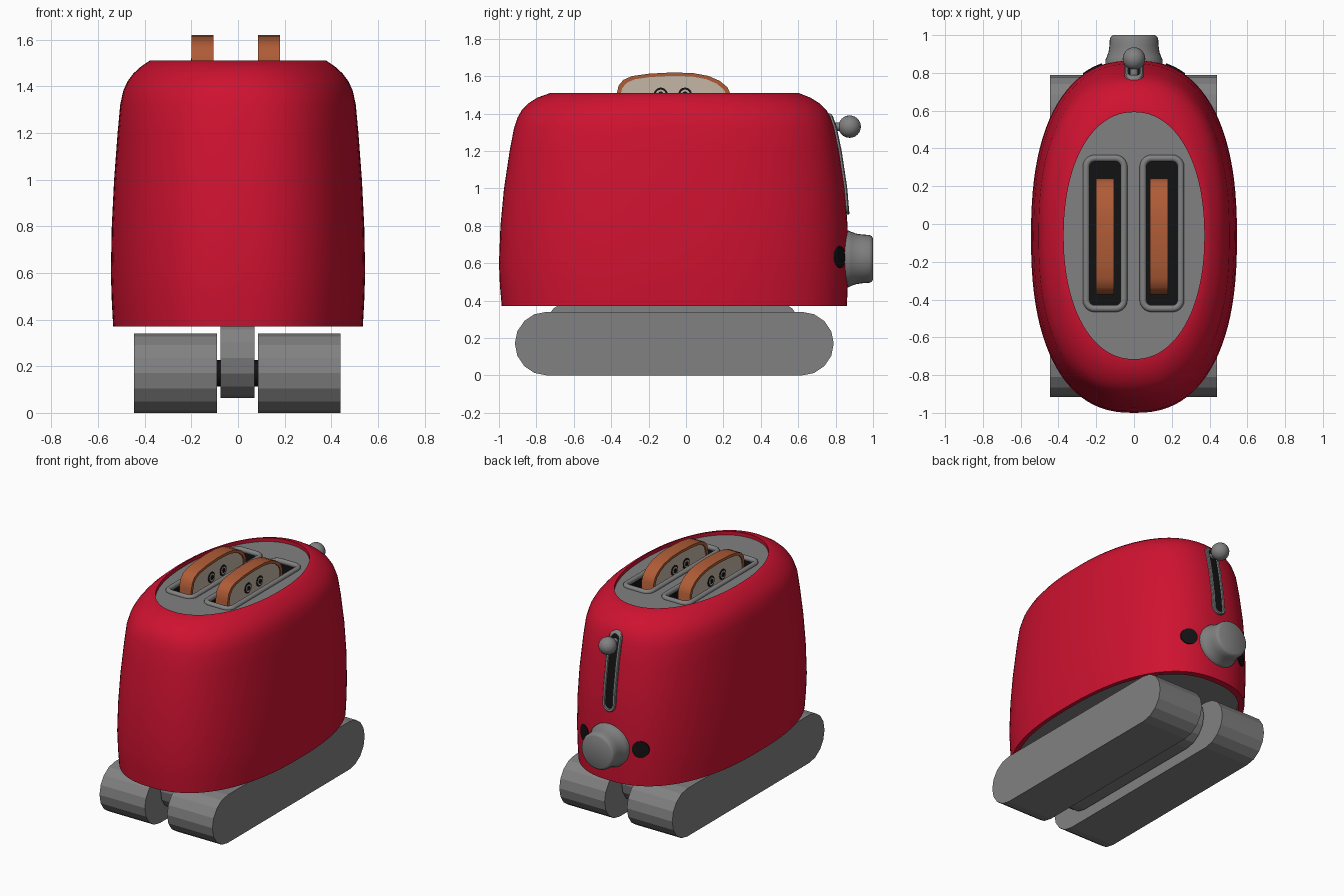
import bpy, bmesh, math
from mathutils import Vector

if "Cube" in bpy.data.objects:
    bpy.data.objects.remove(bpy.data.objects["Cube"])


def material(name, r, g, b):
    m = bpy.data.materials.new(name)
    m.diffuse_color = (r, g, b, 1)
    m.use_nodes = True
    m.node_tree.nodes["Principled BSDF"].inputs["Base Color"].default_value = m.diffuse_color
    return m


RED = material("red enamel", 0.62, 0.006, 0.03)
GREY = material("grey metal", 0.22, 0.22, 0.22)
BLACK = material("black", 0.006, 0.006, 0.006)
CRUST = material("bread crust", 0.43, 0.107, 0.037)
CRUMB = material("bread crumb", 0.56, 0.47, 0.38)


def loft(name, loops, mat, cap0=None, cap1=None, smooth=True):
    """Skin closed loops of equal length; cap0 / cap1 are end cap materials."""
    bm = bmesh.new()
    mats = [mat]
    rows = [[bm.verts.new(p) for p in loop] for loop in loops]
    n = len(rows[0])
    for a, b in zip(rows, rows[1:]):
        for i in range(n):
            bm.faces.new((a[i], a[(i + 1) % n], b[(i + 1) % n], b[i]))
    for row, m in ((rows[0][::-1], cap0), (rows[-1], cap1)):
        if m:
            if m not in mats:
                mats.append(m)
            bm.faces.new(row).material_index = mats.index(m)
    bmesh.ops.remove_doubles(bm, verts=bm.verts, dist=1e-5)
    bmesh.ops.recalc_face_normals(bm, faces=bm.faces)
    me = bpy.data.meshes.new(name)
    bm.to_mesh(me)
    bm.free()
    for m in mats:
        me.materials.append(m)
    ob = bpy.data.objects.new(name, me)
    bpy.context.collection.objects.link(ob)
    if smooth:
        bpy.ops.object.select_all(action='DESELECT')
        ob.select_set(True)
        bpy.context.view_layer.objects.active = ob
        bpy.ops.object.shade_smooth_by_angle(angle=math.radians(35))
    return ob


def rrect(hw, hh, r, seg=6, sub=1):
    """Rounded rectangle outline; sub splits the straight runs."""
    pts = []
    for k, (sx, sy) in enumerate(((1, 1), (-1, 1), (-1, -1), (1, -1))):
        for i in range(seg + 1):
            a = math.pi / 2 * (k + i / seg)
            pts.append((sx * (hw - r) + r * math.cos(a), sy * (hh - r) + r * math.sin(a)))
    out = []
    for i, p in enumerate(pts):
        out.append(p)
        if i % (seg + 1) == seg:
            q = pts[(i + 1) % len(pts)]
            out += [(p[0] + (q[0] - p[0]) * j / sub, p[1] + (q[1] - p[1]) * j / sub)
                    for j in range(1, sub)]
    return out


def circle(r, n=32):
    return [(r * math.cos(2 * math.pi * i / n), r * math.sin(2 * math.pi * i / n)) for i in range(n)]


# Body: egg-shaped rings (z, half width, front y, back y)
RINGS = [(0.37, 0.535, -0.985, 0.86), (0.48, 0.541, -0.995, 0.865), (0.6, 0.545, -1.0, 0.867),
         (0.8, 0.541, -0.992, 0.864), (1.0, 0.531, -0.973, 0.848), (1.2, 0.516, -0.943, 0.818),
         (1.32, 0.505, -0.92, 0.793), (1.38, 0.492, -0.9, 0.773), (1.42, 0.474, -0.877, 0.75),
         (1.455, 0.448, -0.842, 0.714), (1.485, 0.415, -0.795, 0.665), (1.51, 0.378, -0.725, 0.602)]


def power(z):
    return 2.4 - 0.25 * max(0, (z - 1.35) / 0.16)


def ring(z, hx, y0, y1, scale=1.0, zz=None):
    e, c, b = 2 / power(z), (y0 + y1) / 2, (y1 - y0) / 2
    f = lambda t: math.copysign(abs(t) ** e, t)
    return [(scale * hx * f(x), c + scale * b * f(y), z if zz is None else zz) for x, y in circle(1, 96)]


def on_back(x, z, off):
    """Point on the rear body surface, lifted by off."""
    for a, b in zip(RINGS, RINGS[1:]):
        if a[0] <= z <= b[0]:
            t = (z - a[0]) / (b[0] - a[0])
            hx, y0, y1 = (a[k] + (b[k] - a[k]) * t for k in (1, 2, 3))
            p = power(z)
            return (x, (y0 + y1) / 2 + (y1 - y0) / 2 * (1 - abs(x / hx) ** p) ** (1 / p) + off, z)


bottom, top = RINGS[0], RINGS[-1]
loft("body_shell", [ring(*bottom, 0.95, 0.42), ring(*bottom, 0.95)] + [ring(*r) for r in RINGS]
     + [ring(*top, 0.985), ring(*top, 0.985, 1.48)], RED, cap0=GREY)

# Top panel with two slot openings
SLOT_X, SLOT_Y = (-0.153, 0.148), -0.05
cu = bpy.data.curves.new("panel_outline", 'CURVE')
cu.dimensions, cu.fill_mode = '2D', 'BOTH'
holes = [[(x + sx, y + SLOT_Y) for x, y in rrect(0.1, 0.398, 0.045)] for sx in SLOT_X]
for pts in [[p[:2] for p in ring(*top, 0.99)]] + holes:
    s = cu.splines.new('POLY')
    s.points.add(len(pts) - 1)
    for sp, p in zip(s.points, pts):
        sp.co = (p[0], p[1], 0, 1)
    s.use_cyclic_u = True
tmp = bpy.data.objects.new("panel_outline", cu)
bpy.context.collection.objects.link(tmp)
me = bpy.data.meshes.new_from_object(tmp.evaluated_get(bpy.context.evaluated_depsgraph_get()))
bpy.data.objects.remove(tmp)
me.materials.clear()
me.materials.append(GREY)
panel = bpy.data.objects.new("top_panel", me)
panel.location.z = 1.485
bpy.context.collection.objects.link(panel)

# Slots, trims and toast
TOAST = [(-0.34, 1.06), (-0.36, 1.09), (-0.372, 1.3), (-0.372, 1.5), (-0.36, 1.55), (-0.335, 1.58),
         (-0.29, 1.6), (-0.2, 1.613), (-0.07, 1.62), (0.04, 1.616), (0.12, 1.601), (0.18, 1.575),
         (0.222, 1.54), (0.24, 1.5), (0.242, 1.3), (0.23, 1.09), (0.21, 1.06)]


def slice_loop(x, s):
    return [(x, -0.065 + (y + 0.065) * s, 1.34 + (z - 1.34) * s) for y, z in TOAST]


for side, sx, tx in (("left", SLOT_X[0], -0.153), ("right", SLOT_X[1], 0.133)):
    def slot(d, z):
        return [(sx + x, SLOT_Y + y, z) for x, y in rrect(0.1 + d, 0.398 + d, 0.045 + d)]
    loft(side + "_slot_trim", [slot(0.018 * math.cos(a), 1.488 + 0.018 * math.sin(a))
                               for a in (2 * math.pi * i / 12 for i in range(13))], GREY)
    loft(side + "_slot_well", [slot(-0.012, 1.49), slot(-0.012, 1.04)], BLACK, cap1=BLACK)
    loft(side + "_toast", [slice_loop(tx + x, s) for x, s in
         ((-0.039, 0.935), (-0.047, 0.935), (-0.047, 1), (0.047, 1), (0.047, 0.935), (0.039, 0.935))],
         CRUST, cap0=CRUMB, cap1=CRUMB)
    # Eyes: stacked thin discs on both faces of the slice
    for d in (-1, 1):
        for k, ey in enumerate((-0.135, -0.005)):
            for j, (r, m) in enumerate(((0.037, BLACK), (0.026, CRUMB), (0.016, BLACK))):
                loft(f"{side}_toast_eye_{d}_{k}_{j}",
                     [[(tx + d * x, ey + y, 1.502 + z) for y, z in circle(r, 20)]
                      for x in (0.038, 0.042 + 0.003 * j)], m, cap1=m)

# Lever slot with frame, following the curved rear
def lever_loop(hw, hh, off, squash=1):
    return [on_back(x * squash, 1.13 + z, off) for x, z in rrect(hw, hh, hw, 6, 16)]


loft("lever_frame", [lever_loop(0.05, 0.27, -0.02), lever_loop(0.05, 0.27, 0.01),
                     lever_loop(0.045, 0.265, 0.015), lever_loop(0.031, 0.251, 0.015),
                     lever_loop(0.028, 0.248, 0.002)], GREY)
loft("lever_slot", [lever_loop(0.03, 0.25, 0.005), lever_loop(0.03, 0.25, 0.005, 0)], BLACK)


def turned(name, profile, z, mat, n=32):
    """Round part along y from (y, radius) pairs."""
    return loft(name, [[(x, y, z + v) for x, v in circle(r, n)] for y, r in profile], mat, mat, mat)


turned("lever_stem", [(0.74, 0.022), (0.85, 0.022)], 1.33, GREY, 12)
turned("lever_ball", [(0.875 - 0.06 * math.cos(a), max(0.001, 0.06 * math.sin(a)))
                      for a in (math.pi * i / 12 for i in range(13))], 1.33, GREY, 24)

# Dial and the round black vents beside it
turned("dial", [(0.8, 0.152), (0.868, 0.152), (0.885, 0.144), (0.91, 0.135), (0.945, 0.13),
                (0.98, 0.128), (0.993, 0.122), (1.0, 0.11)], 0.623, GREY)
for side, s in (("left", -1), ("right", 1)):
    loft(side + "_vent", [[on_back(s * 0.22 + x * 0.85 * k, 0.633 + z * k, off) for x, z in circle(0.058)]
                          for k, off in ((1, -0.01), (1, 0.008), (0.7, 0.008), (0.35, 0.008), (0, 0.008))],
         BLACK)


# Base: two treads, a central keel and axles
def tread(name, x0, x1, yc, zc, hw, r):
    loft(name, [[(x, yc + y, zc + z) for y, z in rrect(hw, r, r, 4)] for x in (x0, x1)],
         GREY, GREY, GREY, smooth=False)


tread("left_tread", -0.445, -0.09, -0.0625, 0.17, 0.8525, 0.17)
tread("right_tread", 0.085, 0.44, -0.0625, 0.17, 0.8525, 0.17)
tread("keel", -0.075, 0.07, -0.07, 0.235, 0.69, 0.172)
for name, y in (("front_axle", -0.6), ("rear_axle", 0.46)):
    loft(name, [[(x, y + a, 0.17 + b) for a, b in circle(0.057, 16)] for x in (-0.12, 0.115)],
         BLACK, BLACK, BLACK)
